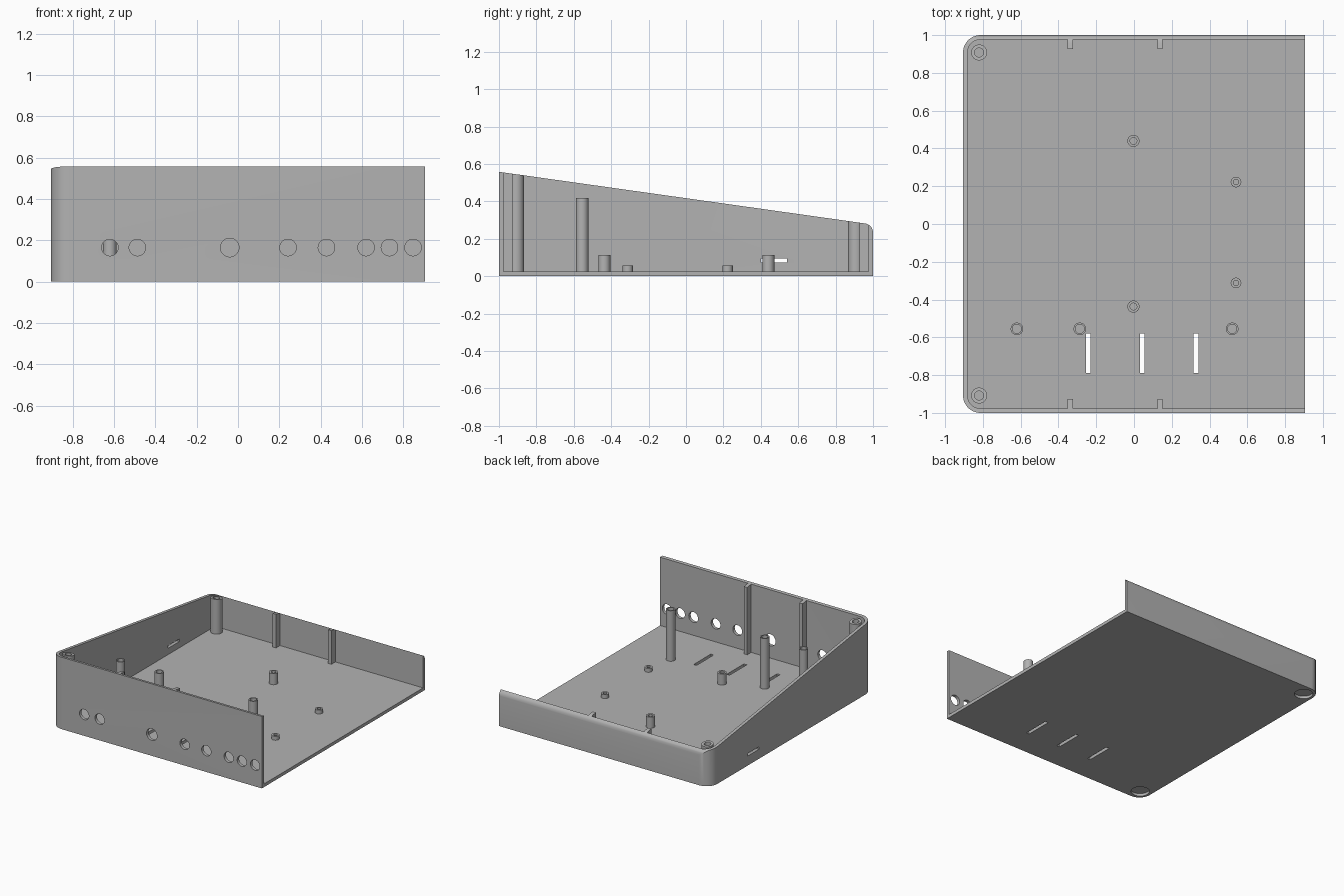
import bpy, bmesh, math
from mathutils import Matrix

if "Cube" in bpy.data.objects:
    bpy.data.objects.remove(bpy.data.objects["Cube"])

HX, HY = 0.905, 1.0          # half width, half depth
WALL, FLOOR = 0.024, 0.025   # wall and floor thickness
FRONT_Z, SLOPE, RND = 0.558, 0.141, 0.05
BOSS_X, BOSS_Y = -0.82, 0.908

grey = bpy.data.materials.new("grey plastic")
grey.diffuse_color = (0.45, 0.45, 0.45, 1)
grey.use_nodes = True
grey.node_tree.nodes["Principled BSDF"].inputs["Base Color"].default_value = grey.diffuse_color


def finish(name, bm):
    bmesh.ops.recalc_face_normals(bm, faces=bm.faces)
    me = bpy.data.meshes.new(name)
    bm.to_mesh(me)
    bm.free()
    me.materials.append(grey)
    ob = bpy.data.objects.new(name, me)
    bpy.context.collection.objects.link(ob)
    return ob


def prism(name, pts, vec):
    """Extrude a closed outline of 3D points along vec."""
    bm = bmesh.new()
    face = bm.faces.new([bm.verts.new(p) for p in pts])
    ext = bmesh.ops.extrude_face_region(bm, geom=[face])
    bmesh.ops.translate(bm, vec=vec,
                        verts=[v for v in ext["geom"] if isinstance(v, bmesh.types.BMVert)])
    return finish(name, bm)


def box(name, x0, x1, y0, y1, z0, z1):
    return prism(name, [(x0, y0, z0), (x1, y0, z0), (x1, y1, z0), (x0, y1, z0)],
                 (0, 0, z1 - z0))


def rod(name, center, r, depth, axis="Z"):
    bm = bmesh.new()
    m = Matrix.Translation(center)
    if axis == "Y":
        m = m @ Matrix.Rotation(math.pi / 2, 4, "X")
    bmesh.ops.create_cone(bm, cap_ends=True, segments=40, radius1=r, radius2=r,
                          depth=depth, matrix=m)
    return finish(name, bm)


def footprint(inset, right, z):
    """Outline with two rounded left corners."""
    r, n = 0.092 - inset, 12
    cx, cy = -HX + 0.092, HY - 0.092
    pts = [(right, HY - inset, z)]
    for sy, a0 in ((1, math.pi / 2), (-1, math.pi)):
        for i in range(n + 1):
            a = a0 + math.pi / 2 * i / n
            pts.append((cx + r * math.cos(a), sy * cy + r * math.sin(a), z))
    return pts + [(right, -HY + inset, z)]


def boolean(ob, cutter, op):
    """Apply a boolean and remove the helper."""
    mod = ob.modifiers.new("bool", "BOOLEAN")
    mod.operation, mod.solver, mod.object = op, "EXACT", cutter
    dg = bpy.context.evaluated_depsgraph_get()
    dg.update()
    me = bpy.data.meshes.new_from_object(ob.evaluated_get(dg))
    ob.modifiers.clear()
    ob.data = me
    bpy.data.objects.remove(cutter)


def rim(y):
    """Height of the sloping rim at depth y."""
    return FRONT_Z - SLOPE * (y + HY)


def post(name, x, y, r, hole, top, seg=32):
    """Hollow post standing on the floor; top is a function of y."""
    bm = bmesh.new()
    rings = []
    for rad, at_top in ((r, False), (r, True), (hole, True), (hole, False)):
        ring = []
        for i in range(seg):
            a = 2 * math.pi * i / seg
            py = y + rad * math.sin(a)
            ring.append(bm.verts.new((x + rad * math.cos(a), py,
                                      top(py) if at_top else FLOOR + 0.001)))
        rings.append(ring)
    for a, b in zip(rings, rings[1:]):
        for i in range(seg):
            j = (i + 1) % seg
            bm.faces.new((a[i], a[j], b[j], b[i]))
    bm.faces.new(rings[-1])
    return finish(name, bm)


# Tray: rounded block, hollowed and open on the right
shell = prism("case_shell", footprint(0, HX, 0), (0, 0, 0.7))
boolean(shell, prism("cavity", footprint(WALL, HX + 0.1, FLOOR), (0, 0, 1)), "DIFFERENCE")

# Guide ribs on the front and back walls
for x in (-0.337, 0.138):
    for s in (-1, 1):
        ys = sorted((s * 0.927, s * (HY - WALL / 2)))
        boolean(shell, box("rib", x - 0.014, x + 0.014, ys[0], ys[1], FLOOR / 2, 0.65), "UNION")

# Sloping rim with a rounded back edge
turn = math.pi / 2 - math.atan(SLOPE)
zc = rim(HY) - RND * math.tan(turn / 2)
side = [(-1.1, -0.1), (HY + 0.0005, -0.1)]
side += [(HY - RND + RND * math.cos(turn * i / 10) + 0.0005 * (i == 0),
          zc + RND * math.sin(turn * i / 10)) for i in range(11)]
side += [(-1.1, rim(-1.1))]
boolean(shell, prism("slope", [(-1.2, y, z) for y, z in side], (2.4, 0, 0)), "INTERSECT")

# Round openings in the front wall
for x in (-0.62, -0.487, -0.04, 0.242, 0.428, 0.62, 0.733, 0.847):
    r = 0.045 if x == -0.04 else 0.04
    boolean(shell, rod("port", (x, -HY, 0.165), r, 0.12, "Y"), "DIFFERENCE")

# Vent slots in the floor and a slot in the left wall
for x in (-0.242, 0.044, 0.328):
    boolean(shell, box("vent", x - 0.0125, x + 0.0125, -0.79, -0.58, -0.1, 0.1), "DIFFERENCE")
boolean(shell, box("slot", -1, -0.85, 0.40, 0.54, 0.074, 0.094), "DIFFERENCE")

# Foot pockets under the corner bosses
for s in (-1, 1):
    boolean(shell, rod("pocket", (BOSS_X, s * BOSS_Y, 0), 0.066, 0.04), "DIFFERENCE")

# Corner screw bosses, cut flush with the rim
posts = [post("front_corner_boss", BOSS_X, -BOSS_Y, 0.042, 0.024, rim),
         post("back_corner_boss", BOSS_X, BOSS_Y, 0.042, 0.024, rim)]

# Tall, medium and short mounting posts
for x in (-0.62, -0.287, 0.52):
    posts.append(post("tall_post", x, -0.555, 0.033, 0.024, lambda y: 0.418))
for y in (-0.437, 0.44):
    posts.append(post("medium_post", -0.003, y, 0.032, 0.018, lambda y: 0.112))
for y in (-0.312, 0.222):
    posts.append(post("short_post", 0.54, y, 0.028, 0.014, lambda y: 0.056))

# Smooth curves, sharp edges
bpy.ops.object.select_all(action="DESELECT")
for ob in [shell] + posts:
    ob.select_set(True)
bpy.context.view_layer.objects.active = shell
bpy.ops.object.shade_smooth_by_angle(angle=math.radians(30))
